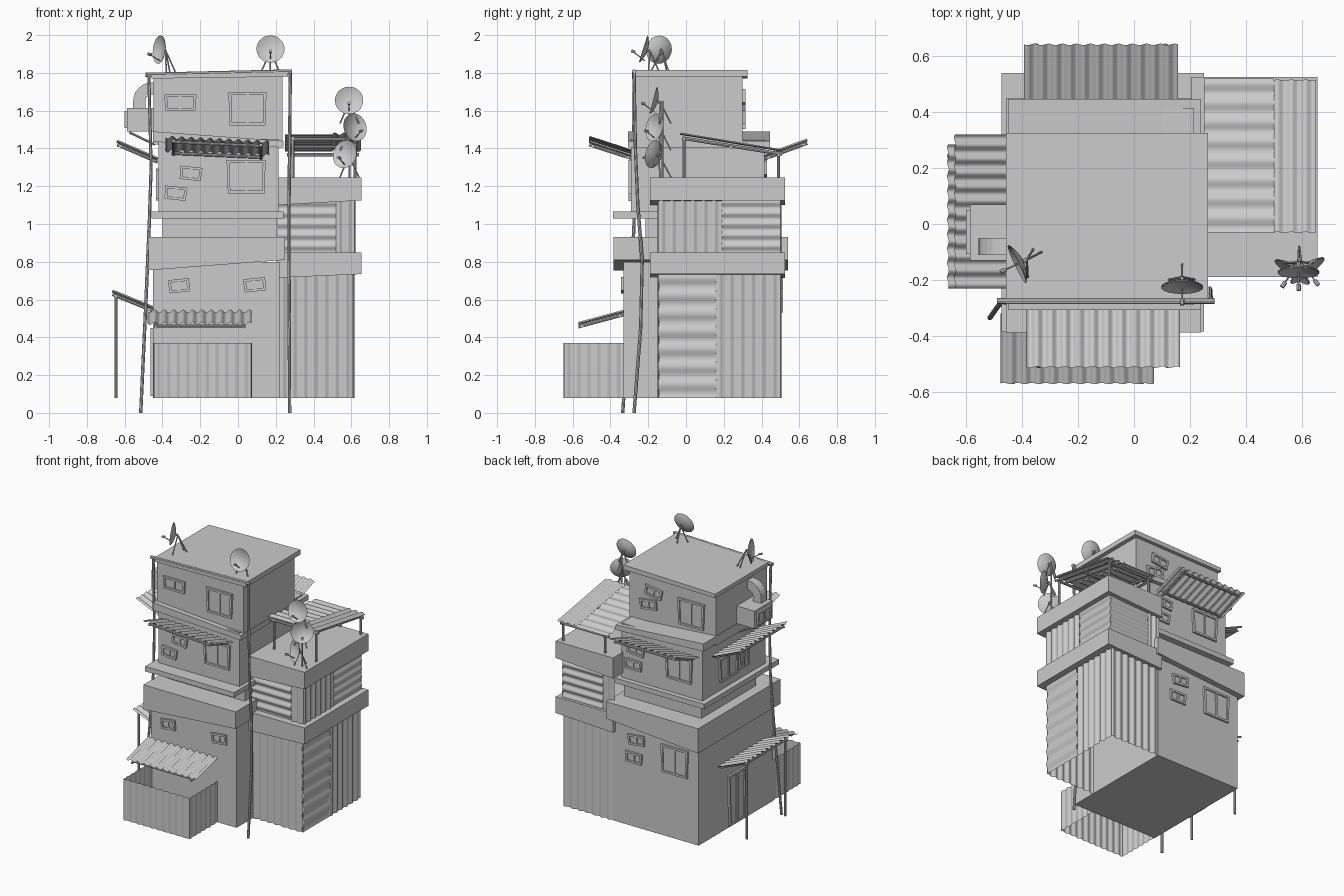
import bpy, bmesh, math
from mathutils import Vector as V, Matrix

if "Cube" in bpy.data.objects:
    bpy.data.objects.remove(bpy.data.objects["Cube"])


def finish(name, bm, smooth=False):
    me = bpy.data.meshes.new(name)
    bmesh.ops.recalc_face_normals(bm, faces=bm.faces)
    bm.to_mesh(me)
    bm.free()
    for p in me.polygons:
        p.use_smooth = smooth
    ob = bpy.data.objects.new(name, me)
    bpy.context.collection.objects.link(ob)
    return ob


def add_box(bm, x0, x1, y0, y1, z0, z1, tilt=(0, 0, 0, 0)):
    """Block; tilt lifts bottom-left, bottom-right, top-left, top-right edges."""
    vs = bmesh.ops.create_cube(bm, size=1)["verts"]
    for v in vs:
        l, t = v.co.x < 0, v.co.z > 0
        v.co = (x0 if l else x1, y0 if v.co.y < 0 else y1,
                (z1 if t else z0) + tilt[(2 if t else 0) + (0 if l else 1)])
    return vs


def box(name, *args, **kw):
    bm = bmesh.new()
    add_box(bm, *args, **kw)
    return finish(name, bm)


def add_rod(bm, a, b, r, n=8):
    a, b = V(a), V(b)
    m = Matrix.Translation((a + b) / 2) @ (b - a).to_track_quat('Z', 'Y').to_matrix().to_4x4()
    bmesh.ops.create_cone(bm, cap_ends=True, segments=n, radius1=r, radius2=r,
                          depth=(b - a).length, matrix=m)


def rods(name, pairs, r):
    bm = bmesh.new()
    for a, b in pairs:
        add_rod(bm, a, b, r)
    return finish(name, bm)


def sheet(name, o, u, v, period=0.055, amp=0.006):
    """Corrugated sheet: waves run along u, straight along v."""
    o, u, v = V(o), V(u), V(v)
    n = u.cross(v).normalized()
    count = max(1, round(u.length / period)) * 8
    bm = bmesh.new()
    prev = None
    for i in range(count + 1):
        p = o + u * (i / count) + n * amp * math.sin(i * math.pi / 4)
        cur = bm.verts.new(p), bm.verts.new(p + v)
        if prev:
            bm.faces.new((prev[0], cur[0], cur[1], prev[1]))
        prev = cur
    return finish(name, bm, True)


def awning(name, o, u, v):
    """Corrugated awning with a timber frame underneath."""
    sheet(name + "_sheet", o, u, v, 0.05, 0.008)
    o, u, v = V(o) - V((0, 0, 0.018)), V(u), V(v)
    pairs = [(o + v * t + u * 0.06, o + v * t + u * 0.94) for t in (0.12, 0.92)]
    pairs += [(o + u * s, o + u * s + v) for s in (0.08, 0.92)]
    rods(name + "_frame", pairs, 0.008)


def window(name, c, w, h, yaw, roll=0):
    """Framed window, yaw 0 faces -y; upper edge a little wider."""
    bm = bmesh.new()
    f = 0.014
    for x0, x1, z0, z1, d in ((-w/2, -w/2+f, -h/2, h/2, .014), (w/2-f, w/2, -h/2, h/2, .014),
                              (-w/2, w/2, -h/2, -h/2+f, .014), (-w/2, w/2, h/2-f, h/2, .014),
                              (-f/2, f/2, -h/2, h/2, .012), (-w/2, w/2, -h/2, h/2, .005)):
        add_box(bm, x0, x1, -d, 0.012, z0, z1)
    for v in bm.verts:
        v.co.x *= 1 + 0.07 * v.co.z / h
    bm.transform(Matrix.Translation(c) @ Matrix.Rotation(math.radians(yaw), 4, 'Z')
                 @ Matrix.Rotation(math.radians(roll), 4, 'Y'))
    finish(name, bm)


def dish(name, c, d, feet):
    """Satellite dish with feed arms and legs."""
    c, d = V(c), V(d).normalized()
    R, rings, n = 0.075, 5, 20
    bm = bmesh.new()
    for k in (0, 0.004):
        ctr = bm.verts.new((0, 0, -0.012 - k))
        last = None
        for j in range(1, rings + 1):
            r = R * j / rings
            ring = [bm.verts.new((r * math.cos(2*math.pi*i/n), r * math.sin(2*math.pi*i/n),
                                  -0.012 - k + 0.022 * (j / rings) ** 2)) for i in range(n)]
            for i in range(n):
                q = (i + 1) % n
                bm.faces.new((last[i], ring[i], ring[q], last[q]) if last else (ctr, ring[i], ring[q]))
            last = ring
    bm.transform(Matrix.Translation(c) @ d.to_track_quat('Z', 'Y').to_matrix().to_4x4())
    finish(name, bm, True)
    hub = c - d * 0.03
    tip = c + d * 0.065 - V((0, 0, 0.03))
    bm = bmesh.new()
    add_rod(bm, c - d * 0.012, hub, 0.008)
    add_rod(bm, c - V((0, 0, 0.06)), tip, 0.003)
    add_rod(bm, tip - d * 0.012, tip + d * 0.01, 0.008)
    for p in feet:
        add_rod(bm, hub, p, 0.004)
    finish(name + "_stand", bm)


# Main tower: stacked storeys and slabs
box("ground_storey", -0.45, 0.22, -0.33, 0.50, 0.08, 0.80)
box("ground_parapet", -0.473, 0.25, -0.384, 0.54, 0.79, 0.93, tilt=(-0.035, 0.02, 0, 0))
box("recessed_band", -0.40, 0.205, -0.215, 0.40, 0.92, 1.04)
box("middle_floor_slab", -0.458, 0.24, -0.387, 0.45, 1.03, 1.065)
box("middle_storey", -0.42, 0.215, -0.29, 0.415, 1.06, 1.45)
box("upper_floor_slab", -0.45, 0.24, -0.308, 0.446, 1.43, 1.49, tilt=(0.005, -0.025, 0, -0.05))
box("top_storey", -0.447, 0.235, -0.272, 0.30, 1.42, 1.79)
box("roof_slab", -0.457, 0.264, -0.285, 0.325, 1.775, 1.81, tilt=(-0.005, 0.005, -0.012, 0.004))

# Annex slabs and corrugated walls
box("annex_lower_parapet", 0.205, 0.655, -0.19, 0.525, 0.73, 0.85, tilt=(-0.015, 0.005, 0, 0))
box("annex_upper_parapet", 0.205, 0.655, -0.19, 0.525, 1.12, 1.245, tilt=(-0.02, 0.005, 0, 0))
for tag, z0, z1, x1, xs, ys in (("lower", 0.08, 0.74, 0.61, 0.22, 0.16), ("upper", 0.84, 1.13, 0.617, 0.52, 0.19)):
    y0, y1, h = -0.145, 0.50, z1 - z0
    if xs > 0.22:
        sheet(f"annex_{tag}_front_slats", (0.21, y0, z0), (0, 0, h), (xs - 0.21, 0, 0), 0.06)
    sheet(f"annex_{tag}_front_wall", (xs, y0, z0), (x1 - xs, 0, 0), (0, 0, h))
    up, near, far = (0, 0, h), (0, ys - y0, 0), (0, y1 - ys, 0)
    if tag == "lower":
        sheet("annex_lower_side_slats", (x1, y0, z0), up, near, 0.092)
        sheet("annex_lower_side_wall", (x1, ys, z0), far, up)
        sheet("annex_lower_back_wall", (0.21, y1, z0), (x1 - 0.21, 0, 0), up)
    else:
        sheet("annex_upper_side_wall", (x1, y0, z0), near, up)
        sheet("annex_upper_side_slats", (x1, ys, z0), up, far, 0.06)
        sheet("annex_upper_back_slats", (0.30, y1, z0), up, (x1 - 0.30, 0, 0), 0.06)
        sheet("annex_upper_back_wall", (0.21, y1, z0), (0.09, 0, 0), up)

# Annex shade roof
sheet("shade_roof_left", (0.25, -0.03, 1.475), (0, 0.55, -0.09), (0.25, 0, 0), 0.067)
sheet("shade_roof_right", (0.50, -0.03, 1.478), (0.15, 0, 0), (0, 0.545, -0.09), 0.05)
posts = [((x, y, 1.24), (x, y, z)) for x in (0.29, 0.62) for y, z in ((-0.01, 1.46), (0.49, 1.38))]
rods("shade_posts", posts, 0.008)
beams = [((0.26, y, 1.452 - 0.164 * (y + 0.03)), (0.64, y, 1.452 - 0.164 * (y + 0.03))) for y in (-0.01, 0.24, 0.49)]
beams += [((x, -0.02, 1.455), (x, 0.51, 1.37)) for x in (0.29, 0.62)]
rods("shade_beams", beams, 0.009)

# Open corrugated yard fence at the front
sheet("yard_front", (-0.445, -0.645, 0.08), (0.515, 0, 0), (0, 0, 0.29), 0.05, 0.004)
for s, x in (("left", -0.445), ("right", 0.07)):
    sheet("yard_" + s, (x, -0.645, 0.08), (0, 0.315, 0), (0, 0, 0.29), 0.05, 0.004)

# Awnings
awning("front_lower_awning", (-0.478, -0.32, 0.54), (0.55, 0, 0), (0, -0.25, -0.067))
awning("front_upper_awning", (-0.385, -0.28, 1.385), (0.55, 0, -0.025), (0, -0.232, 0.075))
awning("back_awning", (-0.393, 0.41, 1.36), (0.55, 0, 0), (0, 0.232, 0.085))
awning("left_upper_awning", (-0.425, -0.23, 1.345), (0, 0.55, 0), (-0.215, 0, 0.093))
awning("left_lower_awning", (-0.445, -0.23, 0.555), (0, 0.515, 0), (-0.22, 0, 0.09))
rods("left_awning_posts", [((-0.645, y, 0.08), (-0.645, y, 0.62)) for y in (-0.19, 0.24)], 0.008)

# Windows: (x, z, width, height, roll) for front and back
front = [(-0.305, 1.643, .165, .085, 0), (0.05, 1.61, .195, .175, 0), (-0.25, 1.268, .115, .07, 6),
         (-0.33, 1.163, .115, .07, 6), (0.043, 1.25, .20, .175, 0), (-0.312, .673, .11, .07, -6), (0.088, .678, .115, .07, -6)]
back = [(0.04, 1.67, .13, .07, 8), (0.08, 1.575, .13, .07, -8), (-0.255, 1.595, .20, .185, 0), (0.10, 1.29, .13, .07, 6),
        (0.12, 1.18, .13, .07, 0), (-0.24, 1.25, .20, .175, 0), (0.035, .70, .125, .07, -6), (0.055, .57, .125, .075, 0), (-0.265, .63, .205, .195, 0)]
for tag, yaw, items, faces in (("front", 0, front, (-0.33, -0.29, -0.272)), ("back", 180, back, (0.50, 0.415, 0.30))):
    for i, (x, z, w, h, r) in enumerate(items):
        y = faces[(z > 0.9) + (z > 1.45)]
        window(f"{tag}_window_{i}", (x, y, z), w, h, yaw, r)
window("left_window_a", (-0.42, 0.13, 1.21), 0.20, 0.17, -90)
window("left_window_b", (-0.42, -0.04, 1.21), 0.11, 0.15, -90)
window("left_door", (-0.45, 0.08, 0.27), 0.18, 0.36, -90)

# Air unit with bent duct and brackets
box("air_unit", -0.587, -0.44, -0.13, 0.07, 1.49, 1.615)
window("air_unit_grille", (-0.587, -0.03, 1.552), 0.15, 0.09, -90)
cx, cz = -0.455, 1.65
arc = [math.radians(90 + a) for a in range(0, 91, 15)]
prof = [(-0.44, 1.75)] + [(cx + 0.10 * math.cos(a), cz + 0.10 * math.sin(a)) for a in arc]
prof += [(-0.555, 1.61), (-0.49, 1.61)] + [(cx + 0.035 * math.cos(a), cz + 0.035 * math.sin(a)) for a in arc[::-1]]
prof += [(-0.44, cz + 0.035)]
bm = bmesh.new()
face = bm.faces.new([bm.verts.new((x, -0.11, z)) for x, z in prof])
ext = bmesh.ops.extrude_face_region(bm, geom=[face])["geom"]
bmesh.ops.translate(bm, vec=(0, 0.06, 0), verts=[g for g in ext if isinstance(g, bmesh.types.BMVert)])
finish("bent_duct", bm)
rods("air_unit_brackets", [((-0.575, y, 1.485), (-0.44, y, 1.42)) for y in (-0.10, 0.04)], 0.006)

# Drain pipes and gutter
left = [(-0.472, -0.275, 1.79), (-0.46, -0.27, 1.3), (-0.47, -0.265, 1.0), (-0.487, -0.285, 0.6), (-0.515, -0.335, 0)]
left = [(x, y - (0.0 if i in (0, 4) else 0.01), z) for i, (x, y, z) in enumerate(left)]
right = [(0.277, -0.275, 1.80), (0.273, -0.268, 1.4), (0.27, -0.255, 1.1), (0.27, -0.232, 0.8), (0.272, -0.24, 0.45), (0.273, -0.275, 0)]
for name, pts in (("left_drain_pipe", left), ("right_drain_pipe", right)):
    rods(name, list(zip(pts, pts[1:])), 0.009)
rods("roof_gutter", [((-0.49, -0.275, 1.79), (0.287, -0.275, 1.808))], 0.011)

# Satellite dishes
dish("roof_dish_left", (-0.41, -0.14, 1.922), (-0.89, -0.42, 0.1), [(-0.33, -0.10, 1.80), (-0.38, -0.19, 1.80), (-0.36, -0.09, 1.80)])
dish("roof_dish_right", (0.172, -0.218, 1.924), (0, -0.95, 0.3), [(0.12, -0.20, 1.80), (0.222, -0.20, 1.80), (0.172, -0.14, 1.80)])
rods("dish_mast", [((0.59, -0.125, 1.24), (0.59, -0.125, 1.65))], 0.005)
for i, (c, d) in enumerate([((0.588, -0.165, 1.652), (0, -0.95, 0.25)), ((0.615, -0.16, 1.51), (0.6, -0.8, 0.2)),
                            ((0.57, -0.165, 1.368), (-0.55, -0.8, 0.2))]):
    z = max(1.243, c[2] - 0.12)
    dish(f"annex_dish_{i}", c, d, [(0.54, -0.14, z), (0.64, -0.14, z), (0.59, -0.08, z)])
